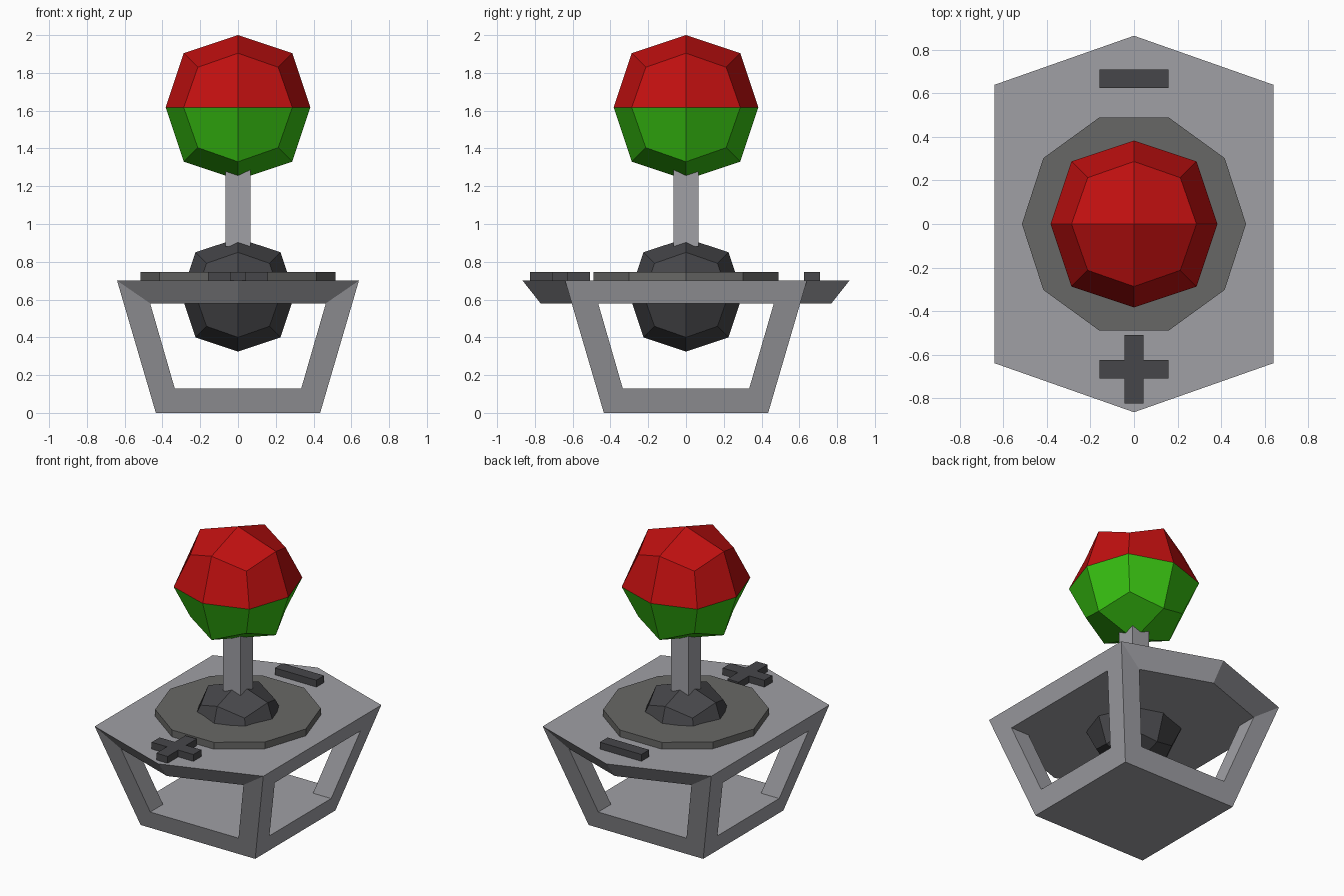
import bpy, bmesh, math

if "Cube" in bpy.data.objects:
    bpy.data.objects.remove(bpy.data.objects["Cube"])

def material(name, rgb):
    m = bpy.data.materials.new(name)
    m.diffuse_color = (*rgb, 1)
    m.use_nodes = True
    m.node_tree.nodes["Principled BSDF"].inputs["Base Color"].default_value = m.diffuse_color
    return m

GREY = material("light_grey", (0.35, 0.35, 0.375))
RING = material("mid_grey", (0.137, 0.137, 0.132))
DARK = material("dark_grey", (0.062, 0.062, 0.068))
RED = material("red", (0.53, 0.005, 0.005))
GREEN = material("green", (0.04, 0.54, 0.006))

def finish(name, bm, *mats):
    bmesh.ops.recalc_face_normals(bm, faces=bm.faces)
    me = bpy.data.meshes.new(name)
    bm.to_mesh(me)
    bm.free()
    for m in mats:
        me.materials.append(m)
    ob = bpy.data.objects.new(name, me)
    bpy.context.collection.objects.link(ob)
    return ob

def prism(name, pts, z0, z1, mat):
    """Extrude a flat outline from z0 to z1."""
    bm = bmesh.new()
    lo = [bm.verts.new((x, y, z0)) for x, y in pts]
    hi = [bm.verts.new((x, y, z1)) for x, y in pts]
    bm.faces.new(lo[::-1])
    bm.faces.new(hi)
    n = len(pts)
    for i in range(n):
        j = (i + 1) % n
        bm.faces.new((lo[i], lo[j], hi[j], hi[i]))
    return finish(name, bm, mat)

def rect(hx, hy, cy=0):
    return [(-hx, cy - hy), (hx, cy - hy), (hx, cy + hy), (-hx, cy + hy)]

def faceted_ball(name, r, z, *mats):
    """Cube subdivided once and rounded into 24 kite faces."""
    bm = bmesh.new()
    bmesh.ops.create_cube(bm, size=2 * r)
    bmesh.ops.subdivide_edges(bm, edges=bm.edges[:], cuts=1, use_grid_fill=True)
    for v in bm.verts:
        n = sum(abs(c) > 1e-4 for c in v.co)
        v.co *= {1: 1.0, 2: 0.75, 3: 0.5556}[n]
        v.co.z += z
    for f in bm.faces:
        if len(mats) > 1 and f.calc_center_median().z < z:
            f.material_index = 1
    return finish(name, bm, *mats)

# Frame: tapered 3x3x3 cell lattice, middle layer keeps only corner posts
LEVELS = [(0, 0.435, 0.31), (0.13, 0.473, 0.335), (0.58, 0.605, 0.465), (0.70, 0.64, 0.50)]
bm = bmesh.new()
g = {}
for k, (z, out, inn) in enumerate(LEVELS):
    c = (-out, -inn, inn, out)
    for i in range(4):
        for j in range(4):
            g[i, j, k] = bm.verts.new((c[i], c[j], z))

def solid(i, j, k):
    if not all(0 <= a < 3 for a in (i, j, k)):
        return False
    return k != 1 or (i != 1 and j != 1)

for i in range(3):
    for j in range(3):
        for k in range(3):
            if not solid(i, j, k):
                continue
            for axis in range(3):
                for side in (0, 1):
                    nb = [i, j, k]
                    nb[axis] += 2 * side - 1
                    if solid(*nb) or (k == 2 and axis == 1 and nb[1] in (-1, 3)):
                        continue
                    quad = []
                    for a, b in ((0, 0), (1, 0), (1, 1), (0, 1)):
                        off = [a, b]
                        off.insert(axis, side)
                        quad.append(g[i + off[0], j + off[1], k + off[2]])
                    bm.faces.new(quad)

# Pointed front and back overhangs of the top plate
for j, s in ((0, -1), (3, 1)):
    tip_hi = bm.verts.new((0, s * 0.865, 0.70))
    tip_lo = bm.verts.new((0, s * 0.77, 0.58))
    bm.faces.new([g[i, j, 3] for i in range(4)] + [tip_hi])
    bm.faces.new((g[1, j, 2], g[2, j, 2], tip_lo))
    for corner, inner in ((0, 1), (3, 2)):
        bm.faces.new((g[corner, j, 3], g[inner, j, 2], tip_lo, tip_hi))
        # side triangle, sharing the outer edge of the corner post
        bm.faces.new((g[corner, j, 2], g[inner, j, 2], g[corner, j, 3]))
bmesh.ops.delete(bm, geom=[v for v in bm.verts if not v.link_faces], context='VERTS')
finish("base_frame", bm, GREY)

# Ten-sided collar
prism("collar_disc", [(0.515 * math.cos(a * math.pi / 5), 0.515 * math.sin(a * math.pi / 5))
                      for a in range(10)], 0.70, 0.747, RING)

# Pivot ball, shaft and two-coloured knob
faceted_ball("pivot_ball", 0.30, 0.625, DARK)
prism("stick_shaft", rect(0.067, 0.067), 0.88, 1.29, GREY)
faceted_ball("stick_knob", 0.383, 1.617, RED, GREEN)

# Buttons on the top plate
prism("bar_button", rect(0.158, 0.042, 0.667), 0.70, 0.747, DARK)
L, W = 0.158, 0.043
cross = [(W, W), (W, L), (-W, L), (-W, W), (-L, W), (-L, -W),
         (-W, -W), (-W, -L), (W, -L), (W, -W), (L, -W), (L, W)]
prism("cross_button", [(x, y - 0.667) for x, y in cross], 0.70, 0.747, DARK)
